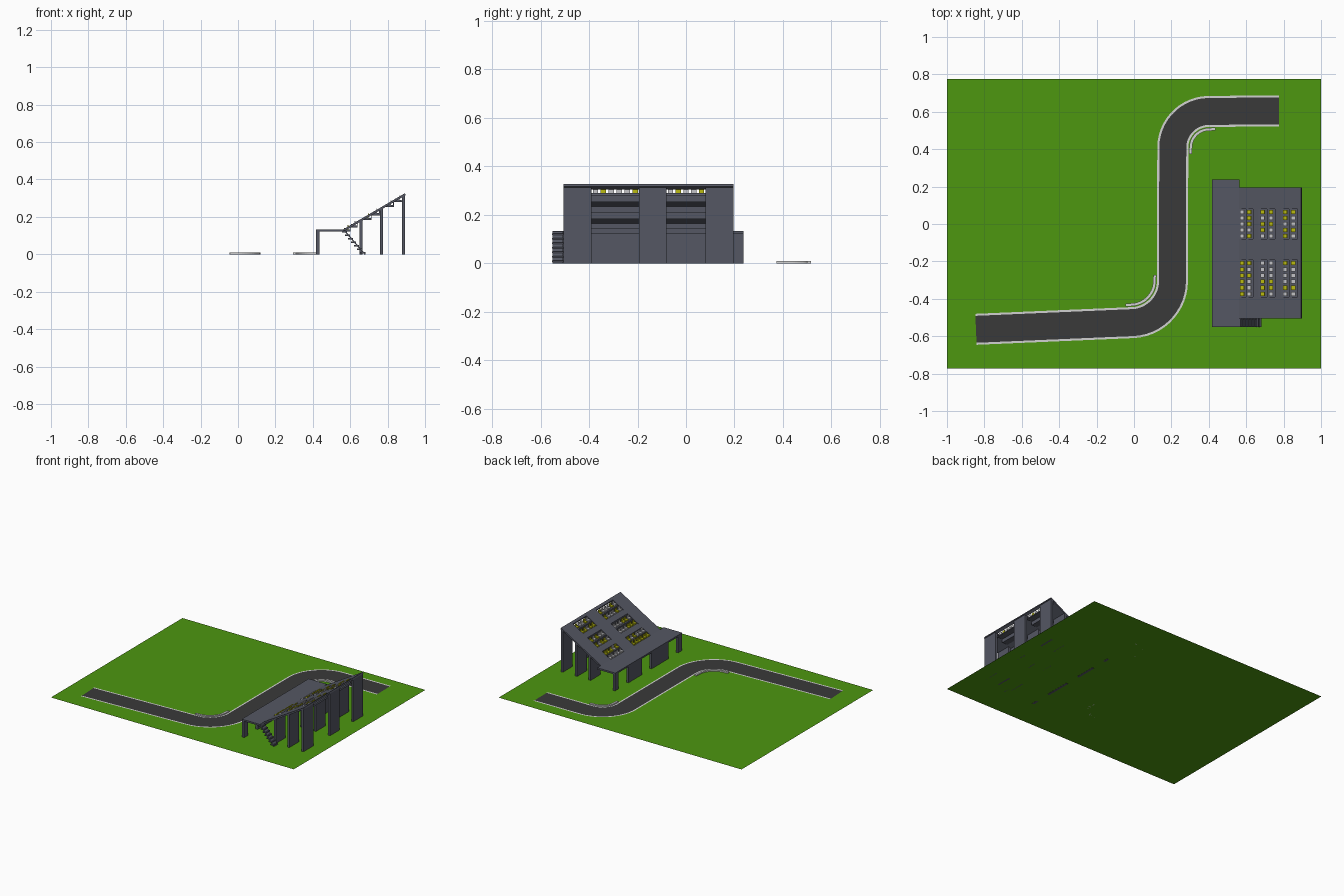
import bpy, bmesh, math, random
from mathutils import Vector
from mathutils.geometry import interpolate_bezier

if "Cube" in bpy.data.objects:
    bpy.data.objects.remove(bpy.data.objects["Cube"])

random.seed(4)


def material(name, rgb):
    m = bpy.data.materials.new(name)
    m.diffuse_color = (*rgb, 1)
    m.use_nodes = True
    m.node_tree.nodes["Principled BSDF"].inputs["Base Color"].default_value = m.diffuse_color
    return m


GRASS = material("grass green", (0.075, 0.31, 0.005))
ASPHALT = material("asphalt", (0.042, 0.042, 0.042))
WHITE = material("line white", (0.65, 0.65, 0.65))
CONCRETE = material("slate concrete", (0.09, 0.096, 0.125))
YELLOW = material("seat yellow", (0.5, 0.5, 0.005))
PALE = material("seat grey", (0.55, 0.55, 0.57))


def make(name, bm, mat):
    bmesh.ops.recalc_face_normals(bm, faces=bm.faces)
    me = bpy.data.meshes.new(name)
    bm.to_mesh(me)
    bm.free()
    me.materials.append(mat)
    ob = bpy.data.objects.new(name, me)
    bpy.context.collection.objects.link(ob)
    return ob


def add_box(bm, x0, x1, y0, y1, z0, z1):
    v = [bm.verts.new((x, y, z)) for x in (x0, x1) for y in (y0, y1) for z in (z0, z1)]
    for f in ((0, 1, 3, 2), (4, 6, 7, 5), (0, 4, 5, 1), (2, 3, 7, 6), (0, 2, 6, 4), (1, 5, 7, 3)):
        bm.faces.new([v[i] for i in f])


def box(name, mat, *dims):
    bm = bmesh.new()
    add_box(bm, *dims)
    return make(name, bm, mat)


def strip(name, mat, pts, y0, y1, off):
    """Extrude an xz line across y, thickened by the offset."""
    bm = bmesh.new()
    rows = [[bm.verts.new((x + dx, y, z + dz)) for x, z in pts]
            for y, dx, dz in ((y0, 0, 0), (y1, 0, 0), (y1, *off), (y0, *off))]
    for k in range(4):
        a, b = rows[k], rows[(k + 1) % 4]
        for i in range(len(pts) - 1):
            bm.faces.new((a[i], a[i + 1], b[i + 1], b[i]))
    for i in (0, -1):
        bm.faces.new([r[i] for r in rows])
    return make(name, bm, mat)


def ribbon(name, mat, path, o0, o1, z0, z1=None):
    """Flat band, or solid band when z1 is given, following a ground path."""
    bm = bmesh.new()
    rings = []
    for i, p in enumerate(path):
        d = (path[min(i + 1, len(path) - 1)] - path[max(i - 1, 0)]).normalized()
        n = Vector((-d.y, d.x, 0))
        sec = [(o0, z0), (o1, z0)] + ([(o1, z1), (o0, z1)] if z1 else [])
        rings.append([bm.verts.new(p + n * o + Vector((0, 0, z))) for o, z in sec])
    for a, b in zip(rings, rings[1:]):
        for k in range(len(a) if z1 else 1):
            j = (k + 1) % len(a)
            bm.faces.new((a[k], a[j], b[j], b[k]))
    if z1:
        bm.faces.new(rings[0])
        bm.faces.new(rings[-1])
    return make(name, bm, mat)


def corner(a, c, b, r):
    u, v = (a - c).normalized(), (b - c).normalized()
    k = r * 0.45
    return interpolate_bezier(c + u * r, c + u * k, c + v * k, c + v * r, 14)


# Ground sheet
bm = bmesh.new()
bm.faces.new([bm.verts.new(p) for p in ((-1, -0.772, 0), (1, -0.772, 0), (1, 0.775, 0), (-1, 0.775, 0))])
make("grass", bm, GRASS)

# Road with edge lines and corner kerbs
A, B, C, D = [Vector((x, y, 0)) for x, y in ((-0.845, -0.563), (0.205, -0.518), (0.208, 0.6), (0.775, 0.605))]
bend1, bend2 = corner(A, B, C, 0.21), corner(B, C, D, 0.19)
path = [A] + bend1 + bend2 + [D]
ribbon("road", ASPHALT, path, -0.08, 0.08, 0.002)
for side in (-1, 1):
    ribbon("edge_line", WHITE, path, side * 0.072, side * 0.083, 0.0035)
for bend, side in ((bend1, 1), (bend2, -1)):
    ext = [bend[0] + (bend[0] - bend[1]).normalized() * 0.03] + bend
    ext.append(bend[-1] + (bend[-1] - bend[-2]).normalized() * 0.03)
    ribbon("corner_kerb", WHITE, ext, side * 0.088, side * 0.104, 0.0, 0.009)


# Grandstand: raking deck
def slope(x):
    return 0.132 + 0.585 * (x - 0.56)


X0, X1 = 0.558, 0.893
bays = [(-0.39, -0.193), (-0.08, 0.08)]
aisles = [(-0.505, -0.39), (-0.193, -0.08), (0.08, 0.195)]
sections = [(0.56, 0.635), (0.665, 0.755), (0.785, 0.875)]
OFF = (0.004, -0.011)
for y0, y1 in aisles:
    strip("deck_aisle", CONCRETE, [(X0, slope(X0)), (X1, slope(X1))], y0, y1, OFF)

# Stepped seating bays, open behind the top row
treads = []
line = [(X0, slope(X0))]
for a, b in sections:
    m = (a + b) / 2
    for p, q in ((a, m), (m, b)):
        treads.append((p, q, slope(p)))
        line += [(p, slope(p)), (q, slope(p))]
    line.append((b, slope(b)))
line.pop()
for y0, y1 in bays:
    strip("seating_steps", CONCRETE, line, y0, y1, OFF)
    strip("top_beam", CONCRETE, [(0.875, slope(0.875)), (X1, slope(X1))], y0, y1, OFF)

# Seats: cushion and backrest
seat_bms = {"yellow_seats": (bmesh.new(), YELLOW), "grey_seats": (bmesh.new(), PALE)}
for y0, y1 in bays:
    n = 6 if y1 < 0 else 5
    pitch = (y1 - y0) / n
    for p, q, z in treads:
        for i in range(n):
            y = y0 + (i + 0.5) * pitch
            key = "yellow_seats" if random.random() < 0.45 else "grey_seats"
            s = seat_bms[key][0]
            c = (p + q) / 2
            add_box(s, c - 0.012, c + 0.011, y - 0.011, y + 0.011, z, z + 0.009)
            add_box(s, c + 0.007, c + 0.012, y - 0.011, y + 0.011, z + 0.009, z + 0.024)
for name, (s, mat) in seat_bms.items():
    make(name, s, mat)

# Support pillars under each aisle
for x in (0.657, 0.768, 0.885):
    for y0, y1 in aisles:
        box("support_pillar", CONCRETE, x - 0.008, x + 0.008, y0, y1, 0, slope(x) - 0.008)

# Front platform and its wall panels with openings between
box("front_platform", CONCRETE, 0.416, 0.565, -0.55, 0.237, 0.121, 0.133)
for y0, y1 in ((-0.55, -0.505), *bays, (0.195, 0.237)):
    box("platform_wall", CONCRETE, 0.418, 0.436, y0, y1, -0.001, 0.122)

# Side stairs
strip("stair_slope", CONCRETE, [(0.562, 0.131), (0.675, 0.0)], -0.55, -0.507, (0.008, 0))
steps = 7
for i in range(steps):
    t = (i + 0.6) / steps
    x, z = 0.562 + 0.113 * t, 0.131 * (1 - t)
    box("stair_tread", CONCRETE, x - 0.016, x + 0.012, -0.552, -0.505, z - 0.003, z + 0.004)
